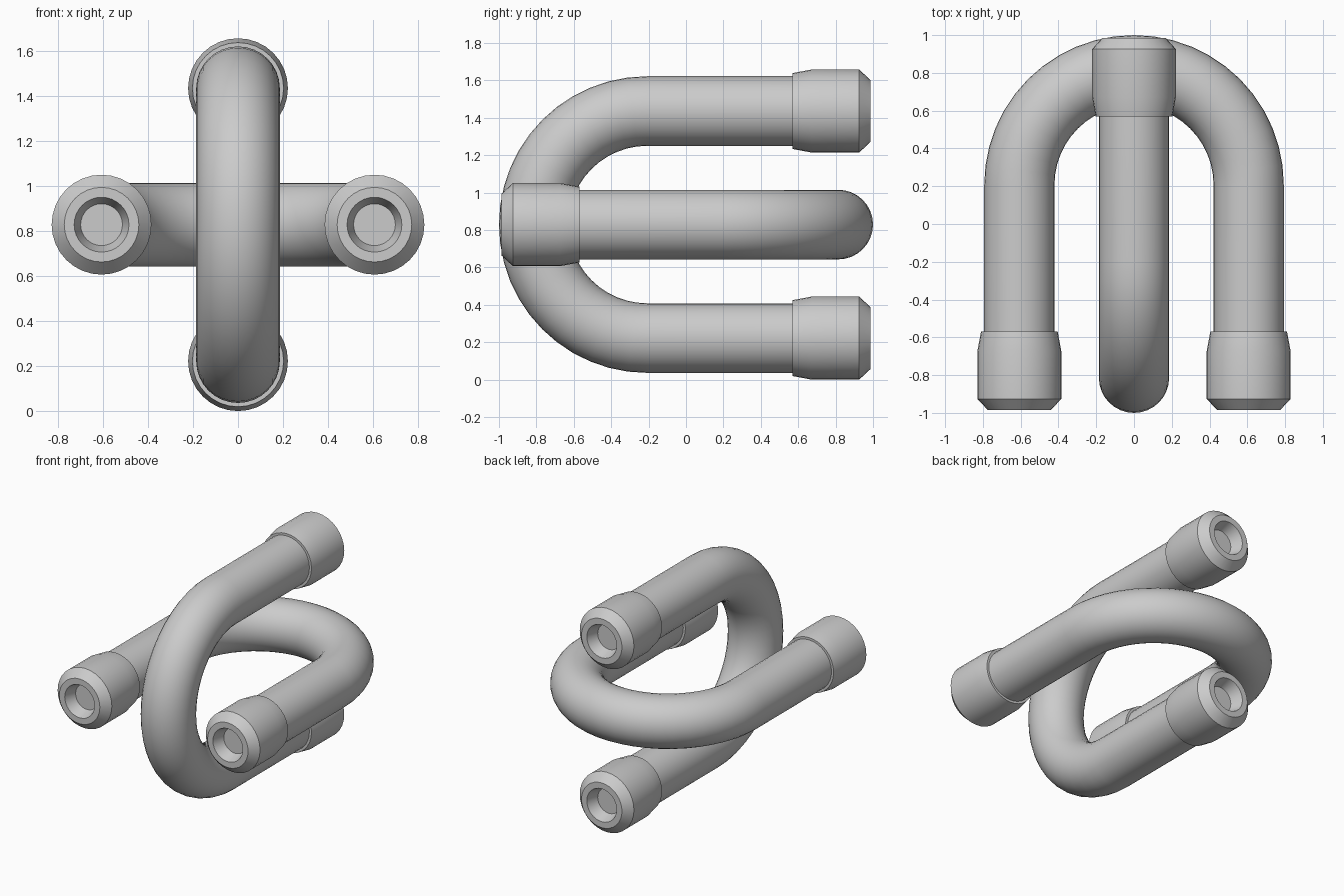
import bpy, bmesh, math
from mathutils import Vector, Matrix

if "Cube" in bpy.data.objects:
    bpy.data.objects.remove(bpy.data.objects["Cube"])

SIDES = 32
BEND_R, TUBE_R = 0.607, 0.186      # bend centreline radius, pipe radius
BEND_Y = 1 - BEND_R - TUBE_R       # where the straight legs begin
MID_Z = 0.829

metal = bpy.data.materials.new("grey metal")
metal.diffuse_color = (0.6, 0.6, 0.6, 1)
metal.use_nodes = True
metal.node_tree.nodes["Principled BSDF"].inputs["Base Color"].default_value = metal.diffuse_color


def skin(name, rings, place):
    """Bridge a list of rings, cap both ends, smooth by angle."""
    bm = bmesh.new()
    rows = [[bm.verts.new(p) for p in ring] for ring in rings]
    for a, b in zip(rows, rows[1:]):
        for i in range(SIDES):
            j = (i + 1) % SIDES
            bm.faces.new((a[i], a[j], b[j], b[i]))
    bm.faces.new(rows[0])
    bm.faces.new(rows[-1])
    bmesh.ops.recalc_face_normals(bm, faces=bm.faces)
    mesh = bpy.data.meshes.new(name)
    bm.to_mesh(mesh)
    bm.free()
    mesh.transform(place)
    mesh.materials.append(metal)
    obj = bpy.data.objects.new(name, mesh)
    bpy.context.collection.objects.link(obj)
    bpy.ops.object.select_all(action='DESELECT')
    obj.select_set(True)
    bpy.context.view_layer.objects.active = obj
    bpy.ops.object.shade_smooth_by_angle(angle=math.radians(25))


def circle(centre, side, up, r):
    return [centre + (side * math.cos(t) + up * math.sin(t)) * r
            for t in (2 * math.pi * i / SIDES for i in range(SIDES))]


def u_pipe(name, place):
    """U-shaped pipe in the XY plane, bend at +Y, open toward -Y."""
    up = Vector((0, 0, 1))
    rings = [circle(Vector((BEND_R, -0.8, 0)), Vector((1, 0, 0)), up, TUBE_R)]
    for k in range(25):
        a = math.pi * k / 24
        out = Vector((math.cos(a), math.sin(a), 0))
        rings.append(circle(out * BEND_R + Vector((0, BEND_Y, 0)), out, up, TUBE_R))
    rings.append(circle(Vector((-BEND_R, -0.8, 0)), Vector((-1, 0, 0)), up, TUBE_R))
    skin(name + "_pipe", rings, place)

    # end collars: (y, radius) profile with a tapered blind socket
    profile = [(-0.57, 0.17), (-0.57, 0.203), (-0.672, 0.222), (-0.926, 0.222),
               (-0.986, 0.166), (-0.986, 0.122), (-0.90, 0.093)]
    for side, label in ((-1, "left"), (1, "right")):
        rings = [circle(Vector((side * BEND_R, y, 0)), Vector((1, 0, 0)), up, r)
                 for y, r in profile]
        skin(f"{name}_{label}_collar", rings, place)


lift = Matrix.Translation((0, 0, MID_Z))
u_pipe("horizontal", lift)
# the second pipe is turned to face backward and rolled upright
u_pipe("vertical", lift @ Matrix.Rotation(math.pi, 4, 'Z')
       @ Matrix.Rotation(math.pi / 2, 4, 'Y'))
